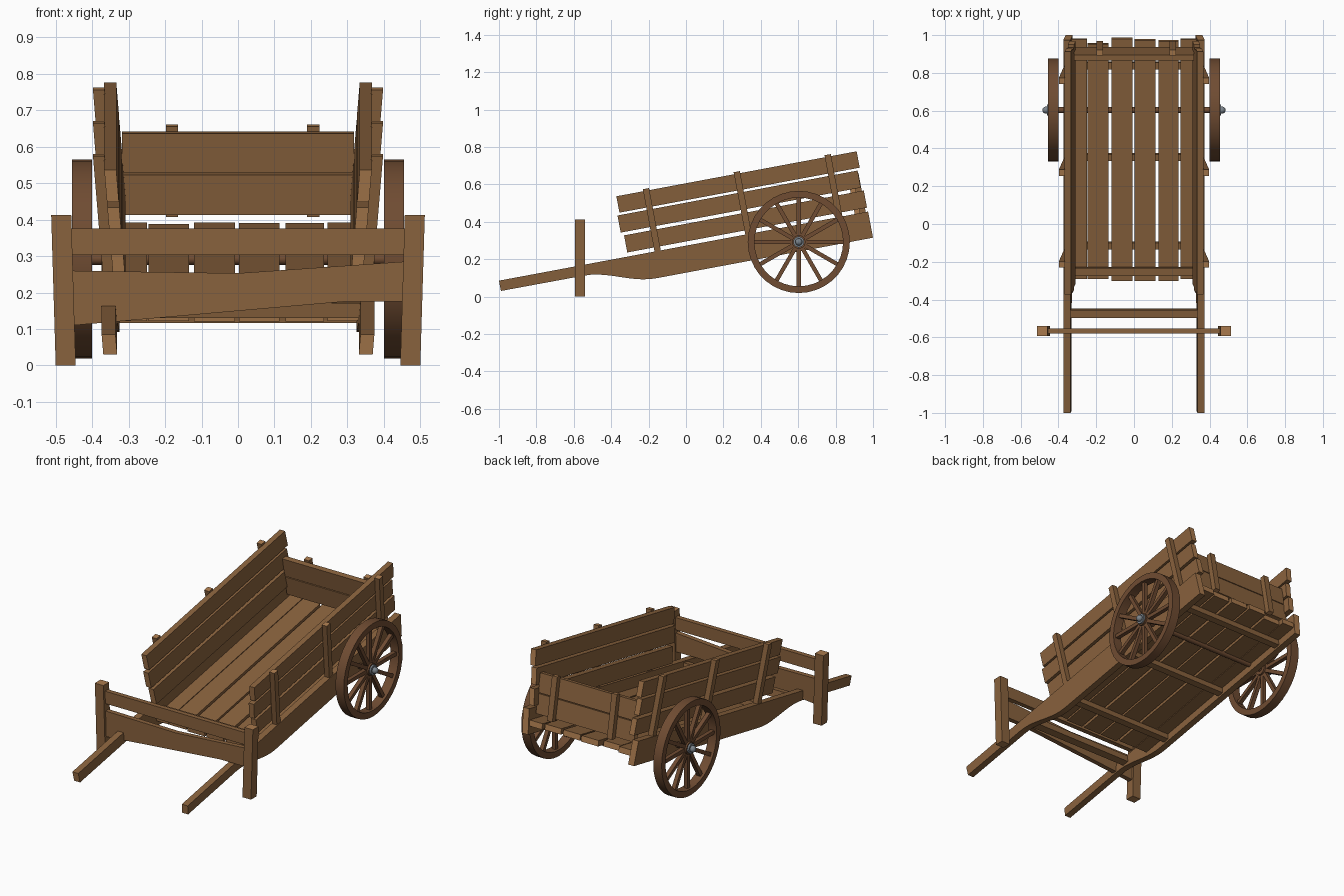
import bpy, bmesh, math
from mathutils import Vector, Matrix

if "Cube" in bpy.data.objects:
    bpy.data.objects.remove(bpy.data.objects["Cube"])

TILT = math.radians(10.6)      # the cart body leans back on its wheels
C, S = math.cos(TILT), math.sin(TILT)
LEAN = 0.082                   # outward lean of the sides


def material(name, rgb):
    m = bpy.data.materials.new(name)
    m.diffuse_color = (*rgb, 1)
    m.use_nodes = True
    m.node_tree.nodes["Principled BSDF"].inputs["Base Color"].default_value = m.diffuse_color
    return m


WOOD = material("brown wood", (0.250, 0.122, 0.047))
END = material("end grain", (0.400, 0.195, 0.075))
DARK = material("dark wheel wood", (0.160, 0.072, 0.032))
METAL = material("grey metal", (0.20, 0.23, 0.26))


def body(p):
    """Cart frame (x, along, above) to world."""
    return Vector((p.x, -1 + p.y * C - p.z * S, 0.085 + p.y * S + p.z * C))


def finish(name, bm, mats):
    bmesh.ops.recalc_face_normals(bm, faces=bm.faces)
    me = bpy.data.meshes.new(name)
    bm.to_mesh(me)
    bm.free()
    for m in mats:
        me.materials.append(m)
    ob = bpy.data.objects.new(name, me)
    bpy.context.collection.objects.link(ob)
    return ob


def prism(name, pts, axis, lo, hi, grain, lean=0, place=body):
    """Extrude a 2D outline along an axis; faces across the grain get end grain."""
    bm = bmesh.new()

    def vert(p, d):
        q = list(p)
        q.insert(axis, d)
        return bm.verts.new(q)
    a = [vert(p, lo) for p in pts]
    b = [vert(p, hi) for p in pts]
    n = len(pts)
    bm.faces.new(a)
    bm.faces.new(b)
    for i in range(n):
        j = (i + 1) % n
        bm.faces.new((a[i], a[j], b[j], b[i]))
    bm.normal_update()
    for f in bm.faces:
        f.material_index = 1 if abs(f.normal[grain]) > 0.9 else 0
    for v in bm.verts:
        v.co.x += lean * v.co.z
        if place:
            v.co = place(v.co)
    return finish(name, bm, (WOOD, END))


def box(name, x, y, z, grain, lean=0, place=body):
    pts = [(y[0], z[0]), (y[1], z[0]), (y[1], z[1]), (y[0], z[1])]
    return prism(name, pts, 0, x[0], x[1], grain, lean, place)


def span(s, a, b):
    return (s * a, s * b)


# Side rail outline: thin handle swelling smoothly into a deep rail
rail = [(0, 0), (2.008, 0), (2.008, -0.142)]
for i in range(11):
    t = 1 - i / 10
    rail.append((0.45 + 0.38 * t, -0.057 - 0.085 * (1 - math.cos(math.pi * t)) / 2))
rail.append((0, -0.056))

for s, side in ((-1, "left"), (1, "right")):
    prism(f"{side}_rail", rail, 0, s * 0.336, s * 0.374, 1, s * LEAN)
    # Side boards
    for i, (u0, u1, w0, w1) in enumerate(((0.702, 2.006, 0.022, 0.115),
                                          (0.687, 1.993, 0.133, 0.226),
                                          (0.700, 2.007, 0.239, 0.328))):
        box(f"{side}_side_board_{i + 1}", span(s, 0.307, 0.340), (u0, u1), (w0, w1), 1, s * LEAN)
    # Side posts
    for i, u in enumerate((0.863, 1.357, 1.851)):
        box(f"{side}_side_post_{i + 1}", span(s, 0.338, 0.370),
            (u - 0.017, u + 0.017), (-0.002, 0.339), 2, s * LEAN)
    # Front leg, slightly splayed at the top
    box(f"{side}_front_leg", span(s, 0.445, 0.500), (-0.594, -0.541), (0, 0.413), 2, s * 0.03, None)

# Floor planks
for i, (x0, x1, u0, u1) in enumerate(((-0.33, -0.25, 0.71, 2.0), (-0.246, -0.135, 0.71, 1.975),
                                      (-0.12, -0.008, 0.70, 2.003), (0.003, 0.114, 0.70, 1.995),
                                      (0.13, 0.236, 0.70, 1.99), (0.246, 0.33, 0.71, 2.0))):
    box(f"floor_plank_{i + 1}", (x0, x1), (u0, u1), (-0.095, -0.062), 1)

# Beams under the floor, slat on top of it, and beam between the handles
for i, u in enumerate((0.88, 1.357, 1.851)):
    box(f"floor_beam_{i + 1}", (-0.332, 0.332), (u - 0.018, u + 0.018), (-0.13, -0.095), 0)
box("floor_slat", (-0.318, 0.318), (0.732, 0.774), (-0.062, -0.03), 0)
box("handle_beam", (-0.338, 0.338), (0.510, 0.552), (-0.05, -0.008), 0)

# Tailgate
for i, (w0, w1) in enumerate(((-0.029, 0.083), (0.088, 0.198))):
    box(f"tailgate_board_{i + 1}", (-0.318, 0.318), (1.935, 1.965), (w0, w1), 0)
for i, x in enumerate((-0.181, 0.206)):
    box(f"tailgate_post_{i + 1}", (x - 0.017, x + 0.017), (1.965, 1.995), (-0.04, 0.212), 2)

# Front stand: straight top bar and crooked lower board
box("stand_top_bar", (-0.462, 0.462), (-0.58, -0.552), (0.303, 0.375), 0, 0, None)
prism("stand_lower_board", [(-0.463, 0.26), (0, 0.253), (0.458, 0.285), (0.458, 0.175),
                            (0.29, 0.175), (-0.453, 0.11)], 1, -0.58, -0.552, 0, 0, None)

# Wheels and axle
CY, CZ, R = 0.603, 0.292, 0.273


def cylinder(name, x0, x1, r, mat, sides=20):
    bm = bmesh.new()
    m = Matrix.Translation(((x0 + x1) / 2, CY, CZ)) @ Matrix.Rotation(math.pi / 2, 4, 'Y')
    bmesh.ops.create_cone(bm, cap_ends=True, segments=sides, radius1=r, radius2=r,
                          depth=abs(x1 - x0), matrix=m)
    return finish(name, bm, (mat,))


def rim(name, x0, x1, r0, r1, n=36):
    bm = bmesh.new()
    rings = []
    for i in range(n):
        a = 2 * math.pi * i / n
        rings.append([bm.verts.new((x, CY + r * math.cos(a), CZ + r * math.sin(a)))
                      for x, r in ((x0, r0), (x1, r0), (x1, r1), (x0, r1))])
    for i in range(n):
        p, q = rings[i], rings[(i + 1) % n]
        for k in range(4):
            m = (k + 1) % 4
            bm.faces.new((p[k], p[m], q[m], q[k]))
    return finish(name, bm, (DARK,))


smooth = [cylinder("axle", -0.45, 0.45, 0.016, DARK)]
for s, side in ((-1, "left"), (1, "right")):
    smooth.append(rim(f"{side}_wheel_rim", s * 0.401, s * 0.455, R - 0.036, R))
    smooth.append(cylinder(f"{side}_wheel_hub", s * 0.405, s * 0.450, 0.036, DARK))
    smooth.append(cylinder(f"{side}_hub_plate", s * 0.448, s * 0.460, 0.029, METAL))
    # Spokes
    bm = bmesh.new()
    for i in range(12):
        m = (Matrix.Translation((s * 0.428, CY, CZ)) @ Matrix.Rotation(i * math.pi / 6, 4, 'X')
             @ Matrix.Translation((0, 0.134, 0)) @ Matrix.Diagonal((0.024, 0.216, 0.022, 1)))
        bmesh.ops.create_cube(bm, size=1, matrix=m)
    finish(f"{side}_wheel_spokes", bm, (DARK,))
    # Rounded axle cap
    bm = bmesh.new()
    bmesh.ops.create_uvsphere(bm, u_segments=16, v_segments=10, radius=0.019,
                              matrix=Matrix.Translation((s * 0.466, CY, CZ)))
    smooth.append(finish(f"{side}_axle_cap", bm, (METAL,)))

bpy.ops.object.select_all(action='DESELECT')
for ob in smooth:
    ob.select_set(True)
bpy.context.view_layer.objects.active = smooth[0]
bpy.ops.object.shade_smooth_by_angle(angle=math.radians(35))
